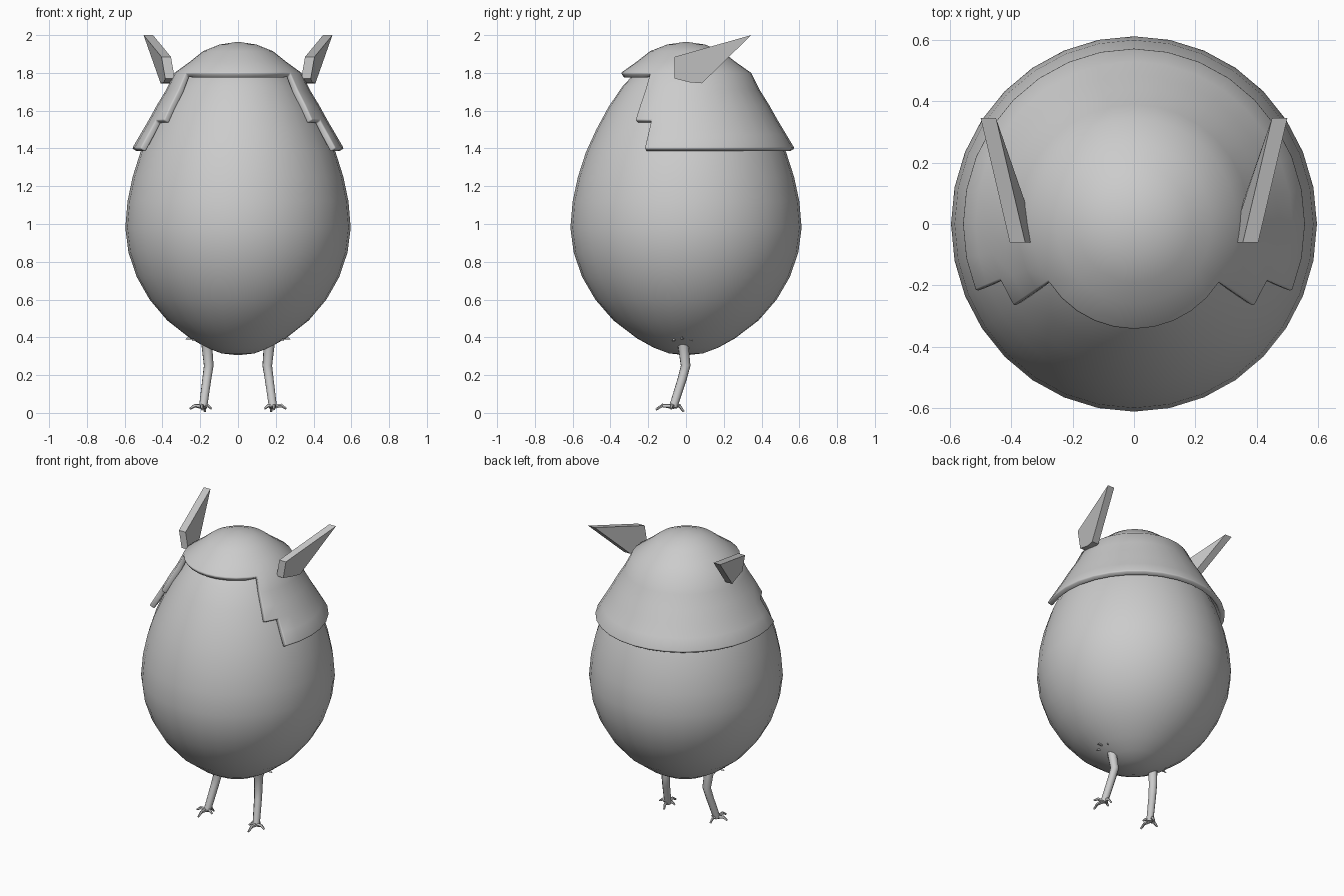
import bpy, bmesh, math
from mathutils import Vector

if "Cube" in bpy.data.objects:
    bpy.data.objects.remove(bpy.data.objects["Cube"])

SEG = 32
grey = bpy.data.materials.new("plain grey")
grey.diffuse_color = (0.6, 0.6, 0.6, 1)
grey.use_nodes = True
grey.node_tree.nodes["Principled BSDF"].inputs["Base Color"].default_value = grey.diffuse_color


def finish(bm, name, smooth=None):
    bmesh.ops.recalc_face_normals(bm, faces=bm.faces)
    mesh = bpy.data.meshes.new(name)
    bm.to_mesh(mesh)
    bm.free()
    mesh.materials.append(grey)
    ob = bpy.data.objects.new(name, mesh)
    bpy.context.collection.objects.link(ob)
    if smooth:
        bpy.ops.object.select_all(action='DESELECT')
        ob.select_set(True)
        bpy.context.view_layer.objects.active = ob
        bpy.ops.object.shade_smooth_by_angle(angle=math.radians(smooth))
    return ob


def lathe(profile, top, bottom=None, keep=lambda a, z: True):
    """Rings of (radius, z), angle 0 faces the front; keep() drops faces."""
    bm = bmesh.new()
    rings = []
    for r, z in profile:
        rings.append([bm.verts.new((r * 0.975 * math.sin(2 * math.pi * i / SEG),
                                    -r * math.cos(2 * math.pi * i / SEG), z))
                      for i in range(SEG)])
    for k in range(len(rings) - 1):
        a, b = rings[k], rings[k + 1]
        for i in range(SEG):
            j = (i + 1) % SEG
            deg = (i + 0.5) * 360 / SEG
            if keep(min(deg, 360 - deg), (profile[k][1] + profile[k + 1][1]) / 2):
                bm.faces.new((a[i], a[j], b[j], b[i]))
    for ring, z in ((rings[-1], top), (rings[0], bottom)):
        if z is not None:
            tip = bm.verts.new((0, 0, z))
            for i in range(SEG):
                bm.faces.new((ring[i], ring[(i + 1) % SEG], tip))
    bmesh.ops.delete(bm, geom=[v for v in bm.verts if not v.link_faces], context='VERTS')
    return bm


# egg-shaped body
egg = [(0.09, 0.315), (0.17, 0.345), (0.26, 0.395), (0.385, 0.49), (0.48, 0.60),
       (0.55, 0.72), (0.595, 0.85), (0.612, 0.98), (0.60, 1.12), (0.572, 1.25),
       (0.53, 1.38), (0.475, 1.50), (0.41, 1.62), (0.335, 1.73), (0.25, 1.82),
       (0.13, 1.89)]
finish(lathe(egg, 1.915, 0.305), "body", 60)

# cap shell with a stepped front opening
cap = [(0.575, 1.40), (0.53, 1.475), (0.485, 1.55), (0.44, 1.63), (0.39, 1.71),
       (0.345, 1.77), (0.31, 1.81), (0.26, 1.86), (0.19, 1.915), (0.10, 1.95)]
cap[5:7] = [(0.345, 1.80)]


def in_cap(a, z):
    return z > (1.80 if a < 56.25 else 1.55 if a < 67.5 else 1.40)


hood = finish(lathe(cap, 1.965, keep=in_cap), "cap", 50)
solid = hood.modifiers.new("thickness", 'SOLIDIFY')
solid.thickness = 0.035
solid.offset = -1
bev = hood.modifiers.new("rounded rim", 'BEVEL')
bev.width = 0.008
bev.segments = 2
bev.limit_method = 'ANGLE'
bev.angle_limit = math.radians(50)


def tube(bm, path, sides=8):
    """Tapered tube through (point, radius) pairs."""
    pts = [Vector(p) for p, r in path]
    rings = []
    for k, (p, r) in enumerate(path):
        d = (pts[min(k + 1, len(pts) - 1)] - pts[max(k - 1, 0)]).normalized()
        u = d.cross(Vector((0.31, 0.9, 0.2))).normalized()
        w = d.cross(u)
        rings.append([bm.verts.new(pts[k] + r * (math.cos(t) * u + math.sin(t) * w))
                      for t in (2 * math.pi * i / sides for i in range(sides))])
    for a, b in zip(rings, rings[1:]):
        for i in range(sides):
            j = (i + 1) % sides
            bm.faces.new((a[i], a[j], b[j], b[i]))
    bm.faces.new(rings[0])
    bm.faces.new(rings[-1])


for side, label in ((-1, "left"), (1, "right")):
    # slanted wedge ear: (inner x, y, z) outline given a constant thickness
    outline = [(0.355, -0.06, 1.885), (0.45, 0.345, 2.0), (0.36, 0.085, 1.745),
               (0.342, 0.02, 1.75), (0.335, -0.06, 1.77)]
    bm = bmesh.new()
    inner = [bm.verts.new((side * x, y, z)) for x, y, z in outline]
    outer = [bm.verts.new((side * (x + 0.05), y, z)) for x, y, z in outline]
    bm.faces.new(inner)
    bm.faces.new(outer)
    for i in range(5):
        j = (i + 1) % 5
        bm.faces.new((inner[i], inner[j], outer[j], outer[i]))
    finish(bm, label + "_ear")

    # bent leg
    bm = bmesh.new()
    tube(bm, [((side * 0.175, -0.03, 0.45), 0.035), ((side * 0.165, -0.015, 0.36), 0.03),
              ((side * 0.155, -0.002, 0.25), 0.027), ((side * 0.165, -0.02, 0.18), 0.025),
              ((side * 0.185, -0.068, 0.03), 0.023)])
    finish(bm, label + "_leg", 50)

    # four hooked toes
    bm = bmesh.new()
    for dx, dy, low in ((0, -0.09, 0.018), (0.065, -0.01, 0.022),
                        (-0.05, -0.01, 0.022), (-0.015, 0.058, 0.007)):
        base = Vector((side * 0.19, -0.07, 0.033))
        step = Vector((side * dx, dy, 0))
        tube(bm, [(base, 0.013), (base + step * 0.6 + Vector((0, 0, 0.006)), 0.01),
                  (base + step + Vector((0, 0, low - 0.033)), 0.006)], 5)
    finish(bm, label + "_toes")

    # ragged tuft around the hip
    bm = bmesh.new()
    tip = bm.verts.new((side * 0.18, -0.02, 0.47))
    foot = bm.verts.new((side * 0.17, -0.015, 0.385))
    rim = []
    for i in range(14):
        t = 2 * math.pi * i / 14
        r, z = ((0.095, 0.365), (0.05, 0.385))[i % 2]
        rim.append(bm.verts.new((side * (0.185 + r * math.cos(t)), -0.02 + 0.75 * r * math.sin(t),
                                 z + 0.25 * r * math.cos(t))))
    for i in range(14):
        j = (i + 1) % 14
        bm.faces.new((rim[i], rim[j], tip))
        bm.faces.new((rim[j], rim[i], foot))
    finish(bm, label + "_tuft")
